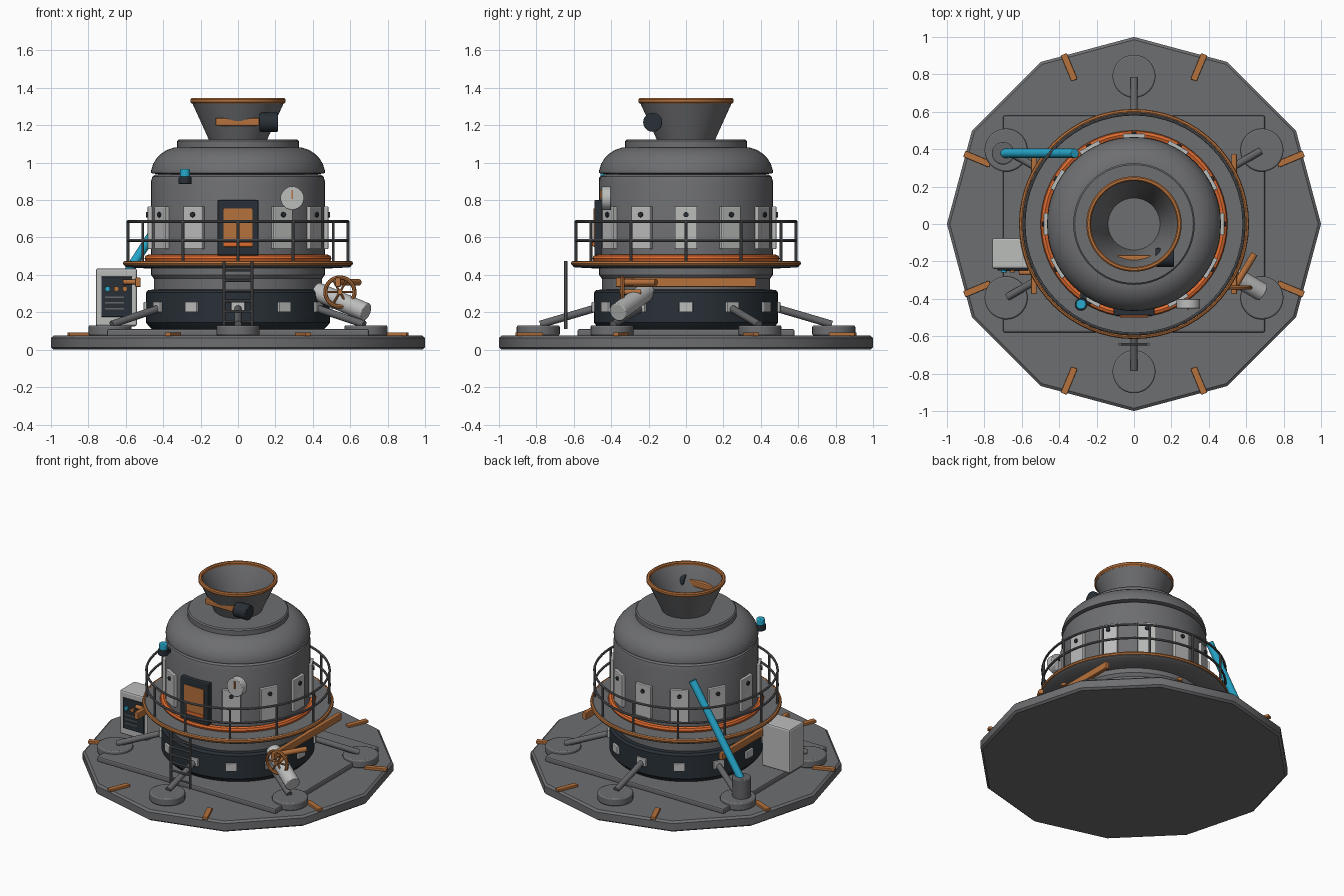
import bpy, math
from math import sin, cos, pi, radians
from mathutils import Vector


def mat(name, rgb):
    m = bpy.data.materials.new(name)
    m.diffuse_color = (*rgb, 1)
    return m


GREY = mat("hull grey", (0.155, 0.157, 0.165))
STEEL = mat("strut grey", (0.13, 0.132, 0.14))
DARK = mat("dark navy", (0.022, 0.030, 0.038))
WHITE = mat("off white", (0.50, 0.51, 0.50))
COPPER = mat("copper", (0.47, 0.165, 0.045))
ORANGE = mat("bright orange", (0.75, 0.15, 0.03))
CYAN = mat("cyan", (0.02, 0.40, 0.62))


def finish(name, m, bevel=0.0, smooth=True):
    o = bpy.context.object
    o.name = name
    o.data.materials.append(m)
    if bevel:
        b = o.modifiers.new("bevel", "BEVEL")
        b.width, b.segments, b.limit_method = bevel, 2, "ANGLE"
    if smooth:
        bpy.ops.object.shade_smooth_by_angle(angle=radians(35))
    return o


def box(name, loc, size, m, bevel=0.0, rz=0.0):
    bpy.ops.mesh.primitive_cube_add(size=1, location=loc, rotation=(0, 0, rz))
    bpy.context.object.scale = size
    bpy.ops.object.transform_apply(location=False, rotation=False, scale=True)
    return finish(name, m, bevel, smooth=False)


def rod(name, a, b, r, m, n=16, bevel=0.0):
    a, b = Vector(a), Vector(b)
    d = b - a
    bpy.ops.mesh.primitive_cylinder_add(vertices=n, radius=r, depth=d.length, location=(a + b) / 2)
    o = bpy.context.object
    o.rotation_euler = d.to_track_quat("Z", "Y").to_euler()
    return finish(name, m, bevel)


def ring(name, loc, R, r, m, rot=(0, 0, 0), n=64, k=8):
    bpy.ops.mesh.primitive_torus_add(major_radius=R, minor_radius=r, major_segments=n,
                                     minor_segments=k, location=loc, rotation=rot)
    return finish(name, m)


def lathe(name, profile, m, n=64):
    """Spin a list of (radius, height) points about z."""
    verts = [(r * cos(2 * pi * i / n), r * sin(2 * pi * i / n), z)
             for r, z in profile for i in range(n)]
    faces = [(j * n + i, j * n + (i + 1) % n, (j + 1) * n + (i + 1) % n, (j + 1) * n + i)
             for j in range(len(profile) - 1) for i in range(n)]
    if profile[0] != profile[-1]:
        faces.append(tuple(range(n))[::-1])
        faces.append(tuple((len(profile) - 1) * n + i for i in range(n)))
    me = bpy.data.meshes.new(name)
    me.from_pydata(verts, [], faces)
    o = bpy.data.objects.new(name, me)
    bpy.context.collection.objects.link(o)
    bpy.ops.object.select_all(action="DESELECT")
    o.select_set(True)
    bpy.context.view_layer.objects.active = o
    return finish(name, m)


def polar(r, deg, z):
    a = radians(deg)
    return (r * cos(a), r * sin(a), z)


# twelve-sided ground slab and raised plate
lathe("base_slab", [(0.985, 0), (1.0, 0.012), (1.0, 0.063), (0.985, 0.075)], GREY, 12)
box("base_plate", (0, 0, 0.09), (1.4, 1.16, 0.04), GREY, 0.01)
for i in range(8):
    a = 22.5 + 45 * i
    box("base_marker", polar(0.907, a, 0.082), (0.15, 0.035, 0.02), COPPER, 0.004, radians(a))

# six foot pads with struts
for i in range(6):
    a = 30 + 60 * i
    rod("foot_pad", polar(0.79, a, 0.075), polar(0.79, a, 0.13), 0.115, GREY, 32, 0.008)
    rod("strut", polar(0.78, a, 0.135), polar(0.45, a, 0.232), 0.02, STEEL)

# lower dark drum with pale blocks
lathe("lower_drum", [(0.46, 0.11), (0.48, 0.13), (0.492, 0.145), (0.492, 0.305), (0.48, 0.32), (0.40, 0.322)], DARK)
for i in range(12):
    box("drum_block", polar(0.49, 30 * i, 0.228), (0.03, 0.075, 0.055), WHITE, 0.005, radians(30 * i))

# main hull, domed shoulder and cap
lathe("main_hull", [(0.45, 0.31), (0.45, 0.38), (0.465, 0.40), (0.465, 0.90), (0.458, 0.925),
                    (0.44, 0.937), (0.40, 0.94)], GREY)
lathe("dome", [(0.43, 0.938), (0.464, 0.944), (0.464, 0.96), (0.453, 0.995), (0.435, 1.023),
               (0.41, 1.048), (0.38, 1.068), (0.345, 1.08), (0.32, 1.082)], GREY)
lathe("dome_cap", [(0.325, 1.07), (0.325, 1.115), (0.317, 1.123)], GREY)

# open funnel with rim and sensor
lathe("funnel", [(0.15, 1.11), (0.25, 1.33), (0.237, 1.33), (0.139, 1.125), (0.139, 1.11), (0.15, 1.11)], GREY)
lathe("funnel_rim", [(0.232, 1.322), (0.247, 1.316), (0.255, 1.324), (0.255, 1.338), (0.248, 1.345),
                     (0.236, 1.345), (0.230, 1.338), (0.232, 1.322)], COPPER)
box("sensor_arm", (-0.003, -0.183, 1.217), (0.236, 0.035, 0.042), COPPER, 0.008)
rod("sensor", (0.115, -0.178, 1.216), (0.215, -0.178, 1.216), 0.051, DARK, 32, 0.006)

# walkway, trims and railing
lathe("walkway", [(0.44, 0.432), (0.595, 0.44), (0.607, 0.448), (0.607, 0.465), (0.595, 0.474), (0.44, 0.474)], GREY)
ring("walkway_trim", (0, 0, 0.462), 0.602, 0.013, COPPER)
ring("hull_trim", (0, 0, 0.488), 0.48, 0.02, ORANGE)
for z in (0.585, 0.685):
    ring("rail", (0, 0, z), 0.588, 0.008, STEEL)
for i in range(12):
    rod("rail_post", polar(0.588, 30 * i, 0.465), polar(0.588, 30 * i, 0.685), 0.008, STEEL, 10)

# wall panels with rivets, skipping the door position
for i in range(12):
    if i != 9:
        a = 30 * i
        box("wall_panel", polar(0.468, a, 0.652), (0.03, 0.12, 0.228), WHITE, 0.005, radians(a))
        rod("panel_rivet", polar(0.475, a, 0.722), polar(0.492, a, 0.722), 0.014, DARK, 12)

# door
box("door_frame", (0, -0.468, 0.652), (0.22, 0.045, 0.298), DARK, 0.008)
box("door_panel", (0, -0.489, 0.652), (0.155, 0.012, 0.205), COPPER, 0.003)
box("door_sill", (0, -0.496, 0.565), (0.15, 0.008, 0.02), ORANGE, 0.002)

# round gauge
rod("gauge", (0.29, -0.40, 0.81), (0.29, -0.452, 0.81), 0.063, WHITE, 32, 0.004)
box("gauge_needle", (0.29, -0.455, 0.83), (0.01, 0.008, 0.05), COPPER)

# signal lamp
rod("lamp_base", (-0.283, -0.43, 0.885), (-0.283, -0.43, 0.925), 0.034, DARK, 24, 0.004)
rod("lamp", (-0.283, -0.43, 0.92), (-0.283, -0.43, 0.966), 0.027, CYAN, 24, 0.006)
box("lamp_bracket", (-0.27, -0.395, 0.9), (0.03, 0.07, 0.02), DARK)

# ladder
for x in (-0.075, 0.075):
    rod("ladder_rail", (x, -0.643, 0.11), (x, -0.643, 0.475), 0.009, STEEL, 10)
for i in range(6):
    z = 0.15 + i * 0.055
    rod("ladder_rung", (-0.075, -0.643, z), (0.075, -0.643, z), 0.007, STEEL, 10)

# side beams under the walkway
for s in (-1, 1):
    box("side_beam", (s * 0.535, 0, 0.36), (0.03, 0.75, 0.05), COPPER, 0.006)

# hand wheel, lever and slanted outlet on the right
c = Vector((0.545, -0.34, 0.308))
ring("hand_wheel", c, 0.078, 0.011, COPPER, (pi / 2, 0, 0), 32)
for i in range(3):
    d = Vector((cos(pi * i / 3), 0, sin(pi * i / 3))) * 0.078
    rod("wheel_spoke", c - d, c + d, 0.006, COPPER, 8)
rod("wheel_axle", c + Vector((0, -0.015, 0)), c + Vector((0, 0.1, 0)), 0.014, COPPER, 12)
rod("lever", (0.535, -0.34, 0.36), (0.645, -0.16, 0.36), 0.018, COPPER, 12)
rod("outlet_pipe", (0.42, -0.21, 0.312), (0.685, -0.365, 0.20), 0.05, WHITE, 32, 0.005)

# control cabinet on the left
box("cabinet", (-0.65, -0.157, 0.28), (0.22, 0.165, 0.31), WHITE, 0.012)
box("cabinet_panel", (-0.648, -0.242, 0.283), (0.165, 0.012, 0.215), DARK, 0.003)
for x, m in ((-0.697, CYAN), (-0.65, COPPER), (-0.604, COPPER)):
    rod("button", (x, -0.245, 0.325), (x, -0.26, 0.325), 0.014, m, 16)
for z in (0.28, 0.25, 0.22):
    box("panel_slot", (-0.66, -0.249, z), (0.1, 0.006, 0.008), STEEL)
rod("cabinet_link", (-0.615, -0.26, 0.362), (-0.53, -0.26, 0.362), 0.014, COPPER, 12)

# slanted pipe rising from its canister
rod("canister", (-0.70, 0.378, 0.12), (-0.70, 0.378, 0.265), 0.06, STEEL, 32, 0.006)
rod("feed_pipe", (-0.70, 0.378, 0.24), (-0.315, 0.378, 0.84), 0.025, CYAN, 20, 0.003)
